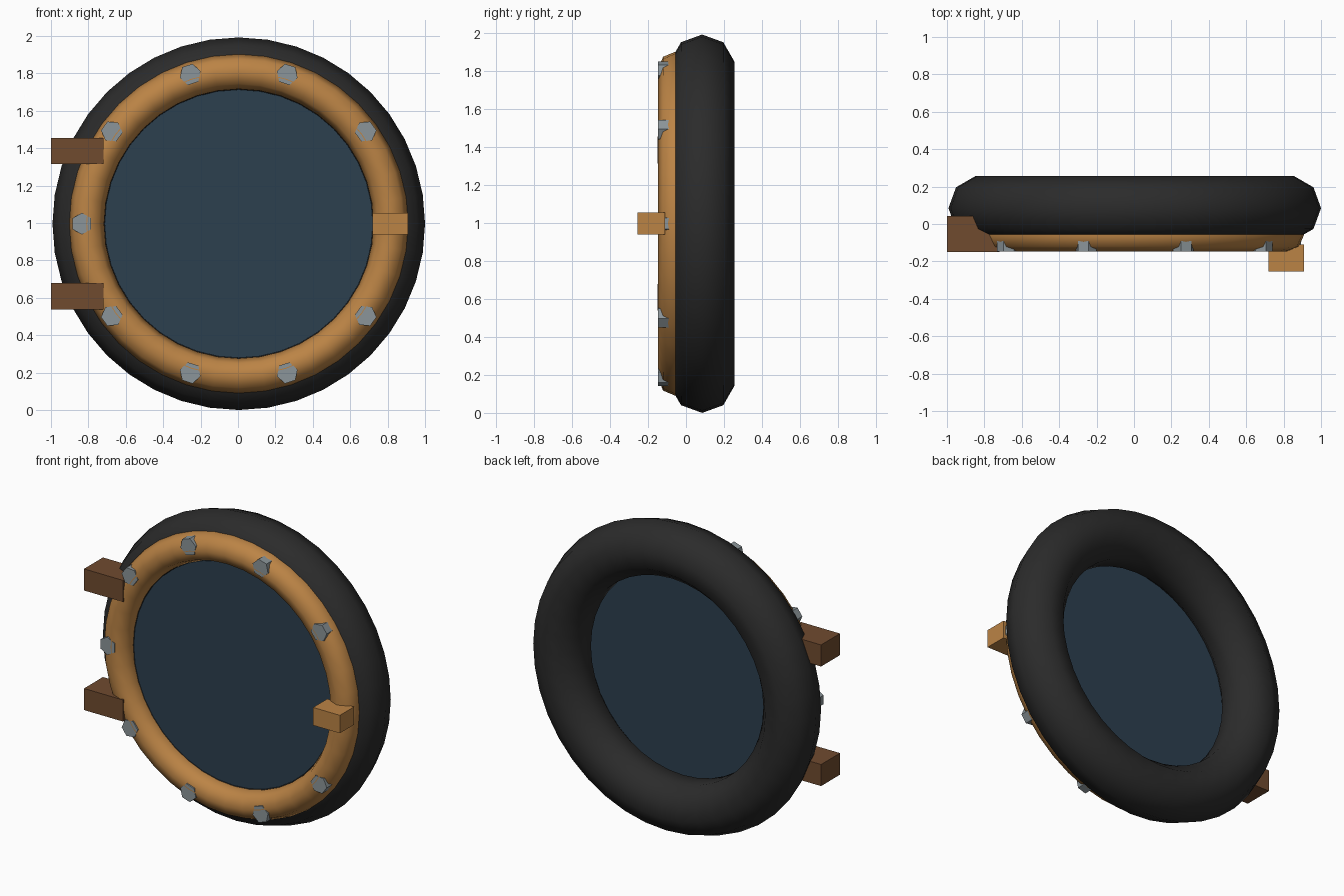
import bpy, math

cube = bpy.data.objects.get("Cube")
if cube:
    bpy.data.objects.remove(cube, do_unlink=True)


def material(name, rgb):
    m = bpy.data.materials.new(name)
    m.use_nodes = True
    colour = (*rgb, 1)
    m.diffuse_color = colour
    m.node_tree.nodes["Principled BSDF"].inputs["Base Color"].default_value = colour
    return m


rubber = material("black_rubber", (0.024, 0.024, 0.024))
brass = material("warm_brass", (0.5, 0.23, 0.06))
bronze = material("brown_bronze", (0.16, 0.07, 0.028))
glass = material("dark_blue_glass", (0.025, 0.05, 0.078))
steel = material("grey_steel", (0.26, 0.3, 0.32))

CENTRE_X, CENTRE_Z = 0.004, 0.996
FACING = (math.pi / 2, 0, 0)   # turns a z axis to the front


def finish(name, mat):
    ob = bpy.context.object
    ob.name = ob.data.name = name
    ob.data.materials.append(mat)
    return ob


def ring(name, y, major, minor, sides, mat):
    bpy.ops.mesh.primitive_torus_add(
        location=(CENTRE_X, y, CENTRE_Z), rotation=FACING, major_radius=major,
        minor_radius=minor, major_segments=40, minor_segments=sides)
    bpy.ops.object.shade_smooth()
    return finish(name, mat)


def disc(name, x, z, front, back, radius, sides, mat):
    bpy.ops.mesh.primitive_cylinder_add(
        vertices=sides, radius=radius, depth=back - front,
        location=(x, (front + back) / 2, z), rotation=FACING)
    return finish(name, mat)


def block(name, low, high, mat):
    bpy.ops.mesh.primitive_cube_add(
        size=1, location=[(a + b) / 2 for a, b in zip(low, high)])
    ob = finish(name, mat)
    ob.scale = [b - a for a, b in zip(low, high)]
    return ob


# Outer seal, front trim and pane
ring("outer_seal", 0.085, 0.823, 0.173, 9, rubber)
ring("front_trim", -0.055, 0.813, 0.093, 8, brass)
disc("pane", CENTRE_X, CENTRE_Z, -0.05, -0.02, 0.717, 40, glass)

# Bolts evenly spaced round the trim, each with a flat side facing outward
for i in range(10):
    a = math.tau * i / 10
    bolt = disc(f"bolt_{i + 1}", CENTRE_X + 0.839 * math.cos(a),
                CENTRE_Z + 0.839 * math.sin(a), -0.147, -0.07, 0.058, 6, steel)
    bolt.rotation_euler.y = -a

# Hinges on the right edge, latch handle on the left
for name, offset in (("lower_hinge", -0.388), ("upper_hinge", 0.388)):
    z = CENTRE_Z + offset
    block(name, (-1.0, -0.151, z - 0.07), (-0.72, 0.043, z + 0.07), bronze)
block("latch_handle", (0.718, -0.255, CENTRE_Z - 0.058),
      (0.91, -0.11, CENTRE_Z + 0.058), brass)
